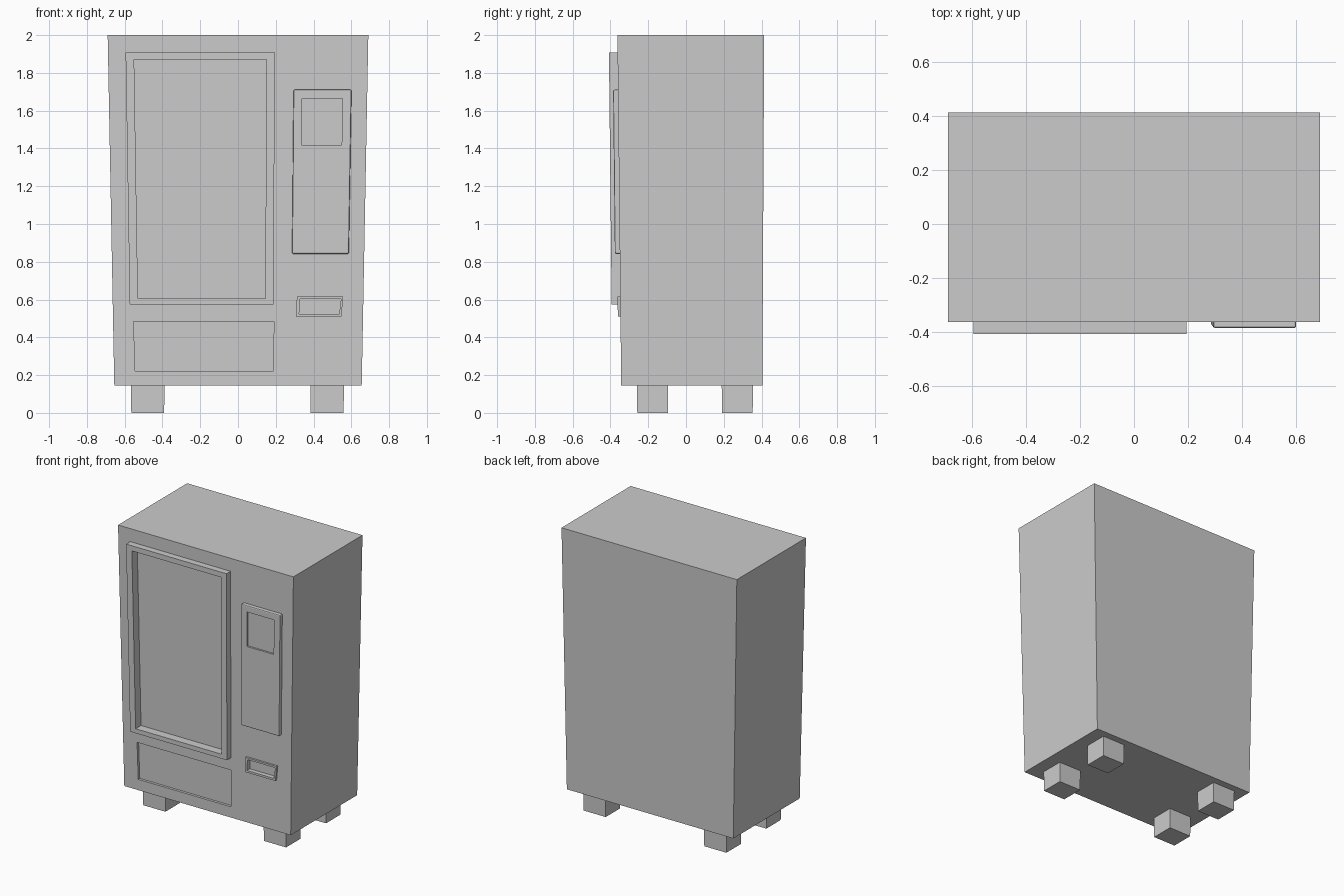
import bpy, bmesh

if "Cube" in bpy.data.objects:
    bpy.data.objects.remove(bpy.data.objects["Cube"])


def front(z):
    """y of the slightly leaning front face at height z."""
    return -0.343 - 0.020 * (z - 0.145) / 1.855


def solid(name, bottom, top):
    """Tapered box; each end is (x0, x1, y0, y1, z)."""
    bm = bmesh.new()
    rings = []
    for x0, x1, y0, y1, z in (bottom, top):
        rings.append([bm.verts.new((x, y, z)) for x, y in
                      ((x0, y0), (x1, y0), (x1, y1), (x0, y1))])
    lo, hi = rings
    bm.faces.new(lo[::-1])
    bm.faces.new(hi)
    for i in range(4):
        j = (i + 1) % 4
        bm.faces.new((lo[i], lo[j], hi[j], hi[i]))
    mesh = bpy.data.meshes.new(name)
    bm.to_mesh(mesh)
    bm.free()
    ob = bpy.data.objects.new(name, mesh)
    bpy.context.collection.objects.link(ob)
    return ob


def slab(name, low, high, proud, depth):
    """Slab following the front face; low/high are (x0, x1, z)."""
    ends = [(x0, x1, front(z) - proud, front(z) + depth, z)
            for x0, x1, z in (low, high)]
    return solid(name, *ends)


def apply_modifier(ob, mod):
    bpy.context.view_layer.objects.active = ob
    bpy.ops.object.modifier_apply(modifier=mod.name)


def cut(low, high, depth, *targets):
    """Sink a recess into every target."""
    cutter = slab("recess_cutter", low, high, 0.2, depth)
    cutter.hide_render = True
    for ob in targets:
        mod = ob.modifiers.new("recess", 'BOOLEAN')
        mod.operation = 'DIFFERENCE'
        mod.solver = 'EXACT'
        mod.object = cutter
        apply_modifier(ob, mod)
    bpy.data.objects.remove(cutter)


# Tapered cabinet
cabinet = solid("cabinet", (-0.655, 0.655, front(0.145), 0.404, 0.145),
                (-0.69, 0.69, front(2), 0.414, 2.0))

# Four feet
for side, x in (("left", -0.478), ("right", 0.472)):
    for end, y in (("front", -0.177), ("back", 0.272)):
        solid(f"{end}_{side}_foot",
              (x - 0.087, x + 0.087, y - 0.081, y + 0.081, 0),
              (x - 0.089, x + 0.089, y - 0.083, y + 0.083, 0.15))

# Display window with raised frame
window = slab("window_frame", (-0.573, 0.188, 0.573), (-0.595, 0.195, 1.907), 0.046, 0.01)
cut((-0.53, 0.145, 0.605), (-0.55, 0.15, 1.87), 0.015, cabinet, window)

# Delivery hatch
cut((-0.545, 0.187, 0.222), (-0.552, 0.19, 0.484), 0.018, cabinet)

# Control panel with rounded front edges and sunken screen
panel = slab("control_panel", (0.286, 0.587, 0.842), (0.294, 0.601, 1.711), 0.026, 0.01)
bev = panel.modifiers.new("soft_edges", 'BEVEL')
bev.width = 0.007
bev.segments = 2
apply_modifier(panel, bev)
cut((0.337, 0.549, 1.418), (0.339, 0.553, 1.665), 0.026 * -0.5, panel)

# Coin return with raised rim
coin = slab("coin_return", (0.306, 0.547, 0.509), (0.312, 0.557, 0.615), 0.014, 0.01)
cut((0.324, 0.536, 0.524), (0.327, 0.545, 0.602), 0.018, cabinet, coin)
